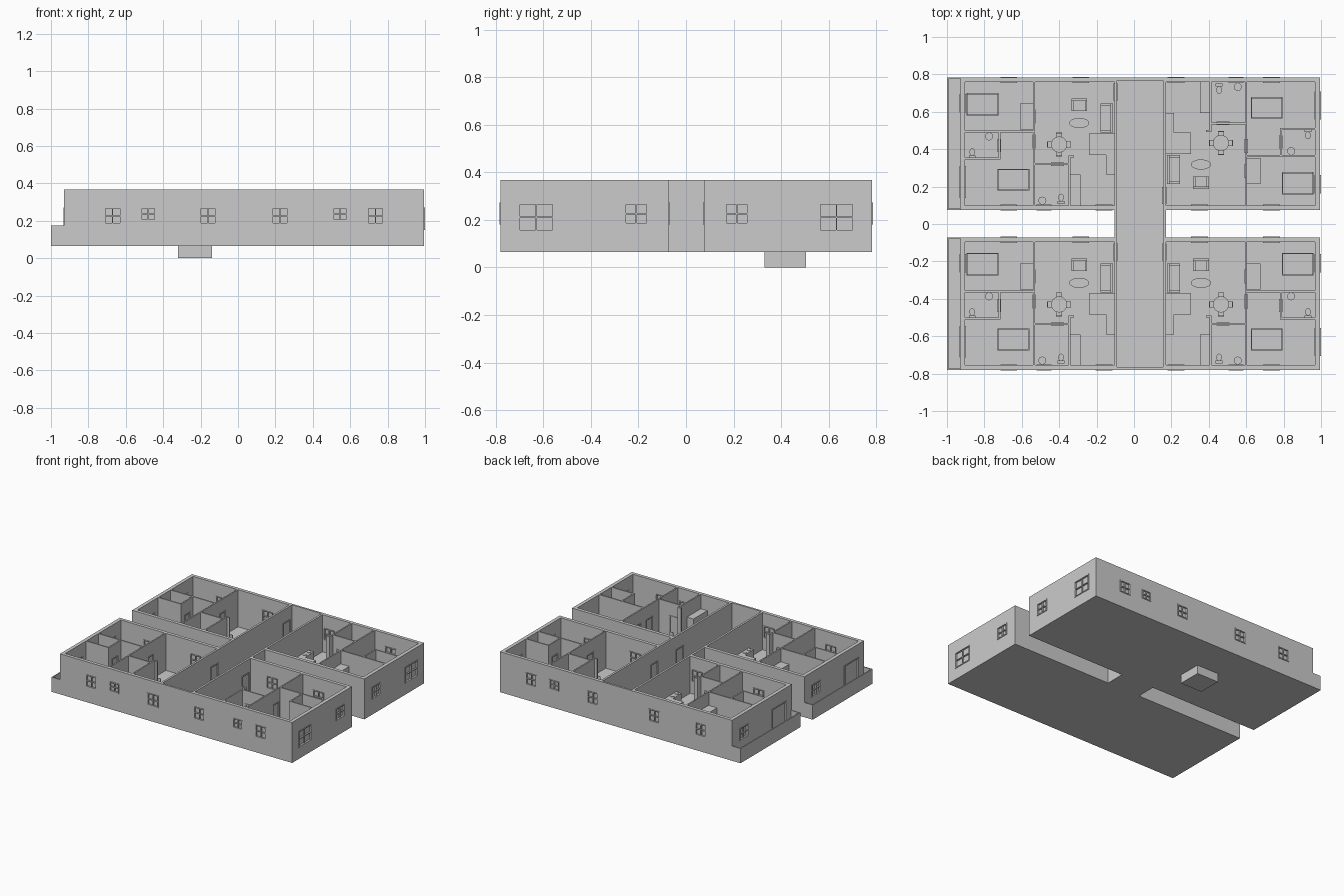
import bpy, bmesh, math
from mathutils import Matrix

if "Cube" in bpy.data.objects:
    bpy.data.objects.remove(bpy.data.objects["Cube"])

BASE, FLOOR, TOP = 0.065, 0.09, 0.368
parts = {}
U = (1, 0, 1, 0)          # current flat placement: sx, ox, sy, oy
WIN = (0.18, 0.272)


def bm_for(name):
    return parts.setdefault(name, bmesh.new())


def box(name, x0, x1, y0, y1, z0, z1):
    sx, ox, sy, oy = U
    xs = sorted((sx * x0 + ox, sx * x1 + ox))
    ys = sorted((sy * y0 + oy, sy * y1 + oy))
    m = Matrix.Translation((sum(xs) / 2, sum(ys) / 2, (z0 + z1) / 2)) @ Matrix.Diagonal(
        (xs[1] - xs[0], ys[1] - ys[0], z1 - z0, 1))
    bmesh.ops.create_cube(bm_for(name), size=1, matrix=m)


def drum(name, x, y, z0, z1, rx, ry=None, taper=1.0, seg=20):
    sx, ox, sy, oy = U
    m = Matrix.Translation((sx * x + ox, sy * y + oy, (z0 + z1) / 2)) @ Matrix.Diagonal((rx, ry or rx, z1 - z0, 1))
    bmesh.ops.create_cone(bm_for(name), cap_ends=True, segments=seg,
                          radius1=taper, radius2=1, depth=1, matrix=m)


def wall(name, axis, p0, p1, a, b, openings=()):
    """Wall running along axis, split around openings (kind, centre, width, z0, z1)."""
    def put(part, s0, s1, z0, z1, grow=0.0):
        q0, q1 = p0 - grow, p1 + grow
        box(part, *((s0, s1, q0, q1) if axis == 'x' else (q0, q1, s0, s1)), z0, z1)
    cur = a
    for kind, c, w, z0, z1 in sorted(openings, key=lambda o: o[1]):
        l, r = c - w / 2, c + w / 2
        put(name, cur, l, FLOOR, TOP)
        if z0 > FLOOR:
            put(name, l, r, FLOOR, z0)
        put(name, l, r, z1, TOP)
        cur = r
        t = 0.007
        part = 'window_frames' if kind == 'window' else 'door_frames'
        put(part, l, l + t, z0, z1, .004)
        put(part, r - t, r, z0, z1, .004)
        put(part, l, r, z1 - t, z1, .004)
        inset = -(p1 - p0) * 0.35
        if kind == 'window':
            put(part, l, r, z0, z0 + t, .004)
            put(part, c - .003, c + .003, z0, z1, .001)
            put(part, l, r, (z0 + z1) / 2 - .003, (z0 + z1) / 2 + .003, .001)
            put('window_panes', l, r, z0, z1, inset)
        else:
            put('door_leaves', l, r, z0, z1, inset)
    put(name, cur, b, FLOOR, TOP)


def bed(x0, x1, y0, y1):
    # headboard on the low-x end
    box('bed_frames', x0, x1, y0, y1, FLOOR, .115)
    box('mattresses', x0 + .005, x1 - .003, y0 + .004, y1 - .004, .115, .132)
    box('headboards', x0, x0 + .006, y0, y1, FLOOR, .16)
    for p, q in ((.1, .45), (.55, .9)):
        d = y1 - y0
        box('pillows', x0 + .01, x0 + .04, y0 + d * p, y0 + d * q, .132, .139)


def bathroom(tx, ty, bx, by):
    drum('toilet_bowls', tx, ty, FLOOR, .124, .015, .02, .7)
    box('toilet_tanks', tx - .018, tx + .018, ty - .034, ty - .018, FLOOR, .15)
    drum('basin_pedestals', bx, by, FLOOR, .15, .007)
    drum('basins', bx, by, .15, .165, .021, taper=.7)


def seat(x0, x1, y0, y1, back):
    # armchair or sofa; back is 'x' (high x) or 'y' (high y)
    t = .013
    box('sofa_bases', x0, x1, y0, y1, FLOOR, .125)
    if back == 'x':
        box('sofa_backs', x1 - t, x1, y0, y1, .125, .16)
        for s in (y0, y1 - t):
            box('sofa_arms', x0, x1, s, s + t, .125, .142)
    else:
        box('sofa_backs', x0, x1, y1 - t, y1, .125, .16)
        for s in (x0, x1 - t):
            box('sofa_arms', s, s + t, y0, y1, .125, .142)


def apartment(balcony):
    y0, y1 = .075, .783
    win = lambda c, w=.09: ('window', c, w, *WIN)
    door = lambda c, w=.075: ('door', c, w, FLOOR, .27)
    # outer walls
    wall('outer_walls', 'x', y1 - .025, y1, -.93, -.09, [win(-.67), win(-.285)])
    wall('outer_walls', 'x', y0, y0 + .025, -.93, -.09,
         [win(-.67), ('window', -.48, .08, .20, .272), win(-.16)])
    big = door(.225, .17) if balcony else ('window', .225, .15, .15, .272)
    wall('outer_walls', 'y', -.93, -.903, y0, y1, [win(.645, .1), big])
    wall('corridor_walls', 'y', -.105, -.09, y0, y1, [door(.705, .09)])
    # inner partitions
    wall('partitions', 'y', -.540, -.530, y0, y1, [door(.44), door(.575)])
    wall('partitions', 'x', .490, .500, -.91, -.535)
    wall('partitions', 'y', -.725, -.715, .35, .495, [door(.42, .07)])
    wall('partitions', 'x', .345, .355, -.91, -.715)
    wall('partitions', 'x', .315, .325, -.535, -.34, [door(-.41, .07)])
    wall('partitions', 'y', -.350, -.340, y0, .36)
    wall('partitions', 'x', .355, .365, -.35, -.32)
    # bedrooms
    bed(-.895, -.725, .58, .70)
    bed(-.73, -.56, .18, .295)
    box('wardrobes', -.61, -.54, .505, .645, FLOOR, .27)
    # bathrooms
    bathroom(-.865, .385, -.775, .468)
    bathroom(-.39, .142, -.49, .125)
    # kitchen
    box('kitchen_cabinets', -.34, -.287, .10, .265, FLOOR, .26)
    box('kitchen_counters', -.24, -.105, .37, .485, FLOOR, .165)
    box('kitchen_counters', -.15, -.105, .265, .37, FLOOR, .165)
    for y in (.29, .34):
        drum('hob_rings', -.127, y, .165, .169, .014)
    # dining table and chairs
    tx, ty = -.4, .425
    drum('table_tops', tx, ty, .147, .154, .043)
    drum('table_legs', tx, ty, FLOOR, .147, .008)
    for i in range(4):
        dx, dy = round(math.cos(i * math.pi / 2)), round(math.sin(i * math.pi / 2))
        cx, cy = tx + dx * .047, ty + dy * .047
        box('chair_seats', cx - .016, cx + .016, cy - .016, cy + .016, .122, .128)
        for ex in (-.014, .014):
            for ey in (-.014, .014):
                box('chair_legs', cx + ex - .002, cx + ex + .002, cy + ey - .002, cy + ey + .002, FLOOR, .122)
        bx, by = cx + dx * .015, cy + dy * .015
        hx, hy = (.002, .016) if dx else (.016, .002)
        box('chair_backs', bx - hx, bx + hx, by - hy, by + hy, .128, .17)
    # living room
    seat(-.18, -.112, .49, .645, 'x')
    seat(-.335, -.25, .605, .67, 'y')
    drum('coffee_tables', -.293, .54, .115, .122, .054, .027)
    drum('coffee_table_legs', -.293, .54, FLOOR, .115, .02, .012)
    # balcony parapet
    if balcony:
        box('balcony_parapets', -1, -.992, y0, y1, FLOOR, .175)
        for s in (y0, y1 - .008):
            box('balcony_parapets', -1, -.93, s, s + .008, FLOOR, .175)


# four apartments: two translated, two mirrored
for U, balcony in (((1, 0, 1, 0), True), ((1, 0, 1, -.855), True),
                   ((-1, .065, 1, -.855), False), ((-1, .065, -1, .858), False)):
    apartment(balcony)
U = (1, 0, 1, 0)

# corridor: link walls across the gaps, and end walls
for x in (-.105, .155):
    box('corridor_walls', x, x + .015, -.072, .075, FLOOR, TOP)
for y in (-.78, .768):
    box('corridor_end_walls', -.09, .155, y, y + .015, FLOOR, TOP)
# block under the floor
box('under_block', -.32, -.14, .33, .505, 0, BASE)

# H-shaped floor slab
bm = bm_for('floor_slab')
outline = [(-1, -.78), (.995, -.78), (.995, -.072), (.17, -.072), (.17, .075), (.995, .075),
           (.995, .783), (-1, .783), (-1, .075), (-.105, .075), (-.105, -.072), (-1, -.072)]
face = bm.faces.new([bm.verts.new((x, y, BASE)) for x, y in outline])
up = bmesh.ops.extrude_face_region(bm, geom=[face])
bmesh.ops.translate(bm, vec=(0, 0, FLOOR - BASE),
                    verts=[v for v in up['geom'] if isinstance(v, bmesh.types.BMVert)])

for name, bm in parts.items():
    bmesh.ops.recalc_face_normals(bm, faces=bm.faces)
    me = bpy.data.meshes.new(name)
    bm.to_mesh(me)
    bm.free()
    bpy.context.collection.objects.link(bpy.data.objects.new(name, me))
